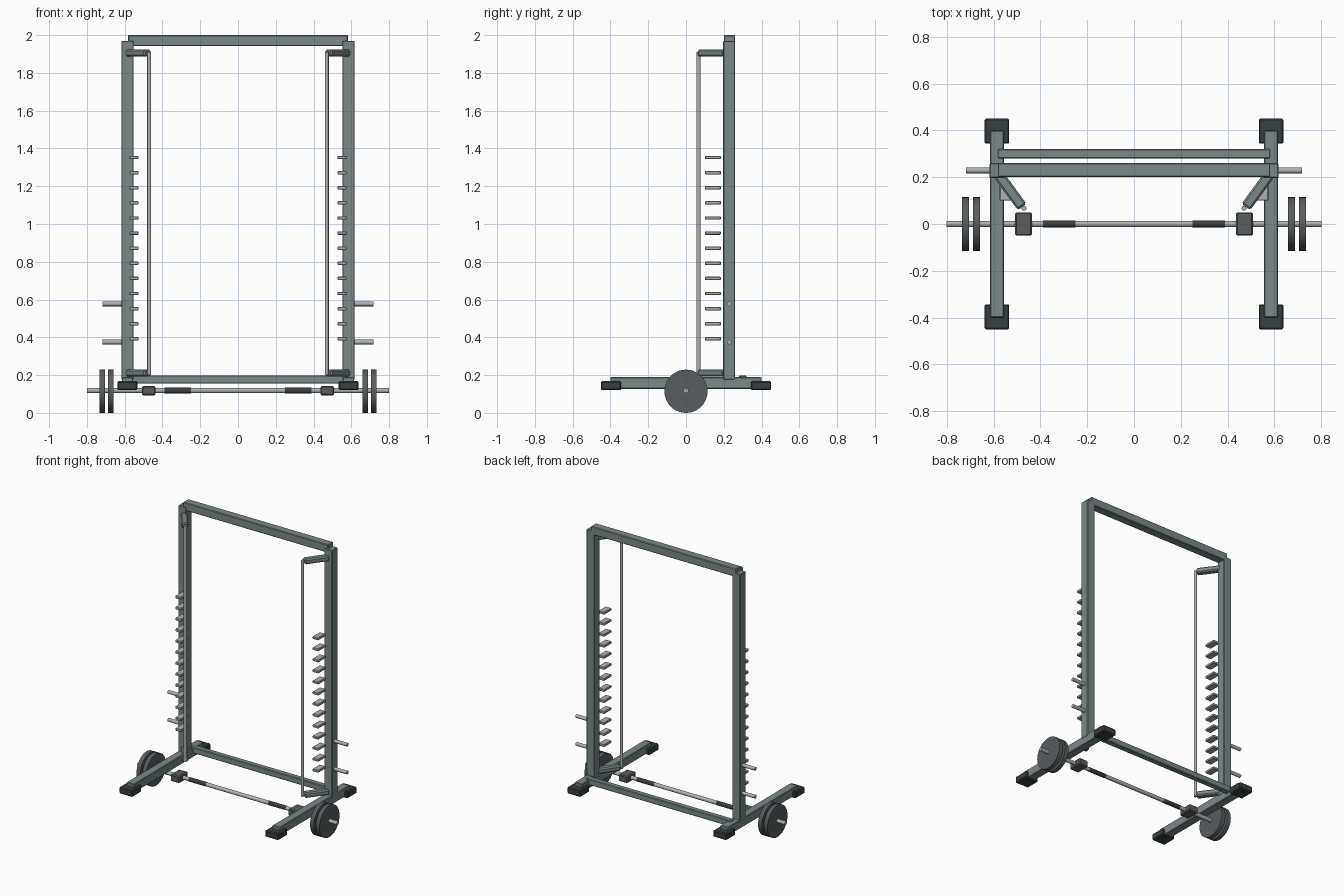
import bpy
from math import atan2, hypot, pi
from mathutils import Vector

if "Cube" in bpy.data.objects:
    bpy.data.objects.remove(bpy.data.objects["Cube"])


def material(name, r, g, b):
    m = bpy.data.materials.new(name)
    m.diffuse_color = (r, g, b, 1)
    m.use_nodes = True
    m.node_tree.nodes["Principled BSDF"].inputs["Base Color"].default_value = m.diffuse_color
    return m


FRAME = material("frame_paint", 0.20, 0.25, 0.25)
RUBBER = material("dark_rubber", 0.04, 0.05, 0.05)
STEEL = material("steel", 0.42, 0.45, 0.45)
IRON = material("iron", 0.10, 0.11, 0.115)


def finish(ob, name, mat, bevel):
    ob.name = name
    ob.data.materials.append(mat)
    if bevel:
        b = ob.modifiers.new("bevel", "BEVEL")
        b.width = bevel
        b.segments = 1
    return ob


def box(name, x, y, z, mat, bevel=0.004):
    """Box given by its (min, max) range on each axis."""
    c = [(a + b) / 2 for a, b in (x, y, z)]
    bpy.ops.mesh.primitive_cube_add(size=1, location=c)
    ob = bpy.context.object
    ob.scale = [abs(b - a) for a, b in (x, y, z)]
    bpy.ops.object.transform_apply(location=False, rotation=False, scale=True)
    return finish(ob, name, mat, bevel)


def rod(name, p, q, r, mat, sides=16, bevel=0):
    """Cylinder from p to q."""
    p, q = Vector(p), Vector(q)
    d = q - p
    bpy.ops.mesh.primitive_cylinder_add(
        vertices=sides, radius=r, depth=d.length, location=(p + q) / 2,
        rotation=d.to_track_quat("Z", "Y").to_euler())
    ob = bpy.context.object
    bpy.ops.object.shade_smooth_by_angle(angle=pi / 6)
    return finish(ob, name, mat, bevel)


def arm(name, p, q, width, height, mat):
    """Angled horizontal bracket from p to q."""
    dx, dy = q[0] - p[0], q[1] - p[1]
    l = hypot(dx, dy) / 2
    ob = box(name, (-l, l), (-width / 2, width / 2), (-height / 2, height / 2), mat, 0.008)
    ob.location = (Vector(p) + Vector(q)) / 2
    ob.rotation_euler.z = atan2(dy, dx)


# Cross members
box("top_crossbar", (-0.582, 0.582), (0.2, 0.26), (1.942, 2.0), FRAME)
box("rear_crossbar", (-0.582, 0.582), (0.28, 0.32), (0.155, 0.198), FRAME)

for s, side in ((-1, "left"), (1, "right")):
    def sx(a, b):
        return tuple(sorted((s * a, s * b)))

    # Upright and base rail
    box(side + "_upright", sx(0.553, 0.617), (0.196, 0.26), (0.175, 1.97), FRAME)
    box(side + "_base_rail", sx(0.555, 0.615), (-0.4, 0.4), (0.127, 0.19), FRAME)

    # Rubber feet
    for t, end in ((-1, "front"), (1, "rear")):
        y = tuple(sorted((t * 0.343, t * 0.45)))
        box(f"{side}_{end}_foot", sx(0.533, 0.638), y, (0.12, 0.168), RUBBER, 0.006)

    # Guide rod with its two angled brackets
    rod(side + "_guide_rod", (s * 0.47, 0.067, 0.2), (s * 0.47, 0.067, 1.91), 0.0105, STEEL)
    for z, end in ((0.211, "lower"), (1.905, "upper")):
        arm(f"{side}_{end}_bracket", (s * 0.578, 0.21, z), (s * 0.478, 0.073, z), 0.046, 0.038, FRAME)

    # Safety catches in front of the upright
    for i in range(13):
        z = 0.392 + 0.08 * i
        box(f"{side}_catch_{i + 1}", sx(0.527, 0.574), (0.1, 0.184), (z - 0.009, z + 0.009), STEEL, 0.003)

    # Plate storage pegs
    for i, z in enumerate((0.375, 0.577)):
        rod(f"{side}_storage_peg_{i + 1}", (s * 0.585, 0.229, z), (s * 0.718, 0.229, z), 0.0125, STEEL)

    # Barbell slider, grip and plates
    box(side + "_slider", sx(0.436, 0.508), (-0.05, 0.05), (0.093, 0.142), IRON, 0.006)
    rod(side + "_grip", (s * 0.25, 0, 0.118), (s * 0.388, 0, 0.118), 0.0152, RUBBER)
    for i, x in enumerate((0.658, 0.704)):
        rod(f"{side}_plate_{i + 1}", (s * x, 0, 0.1145), (s * (x + 0.03), 0, 0.1145), 0.1145, IRON, 40)

# Barbell
rod("barbell", (-0.8, 0, 0.118), (0.8, 0, 0.118), 0.0138, STEEL)
